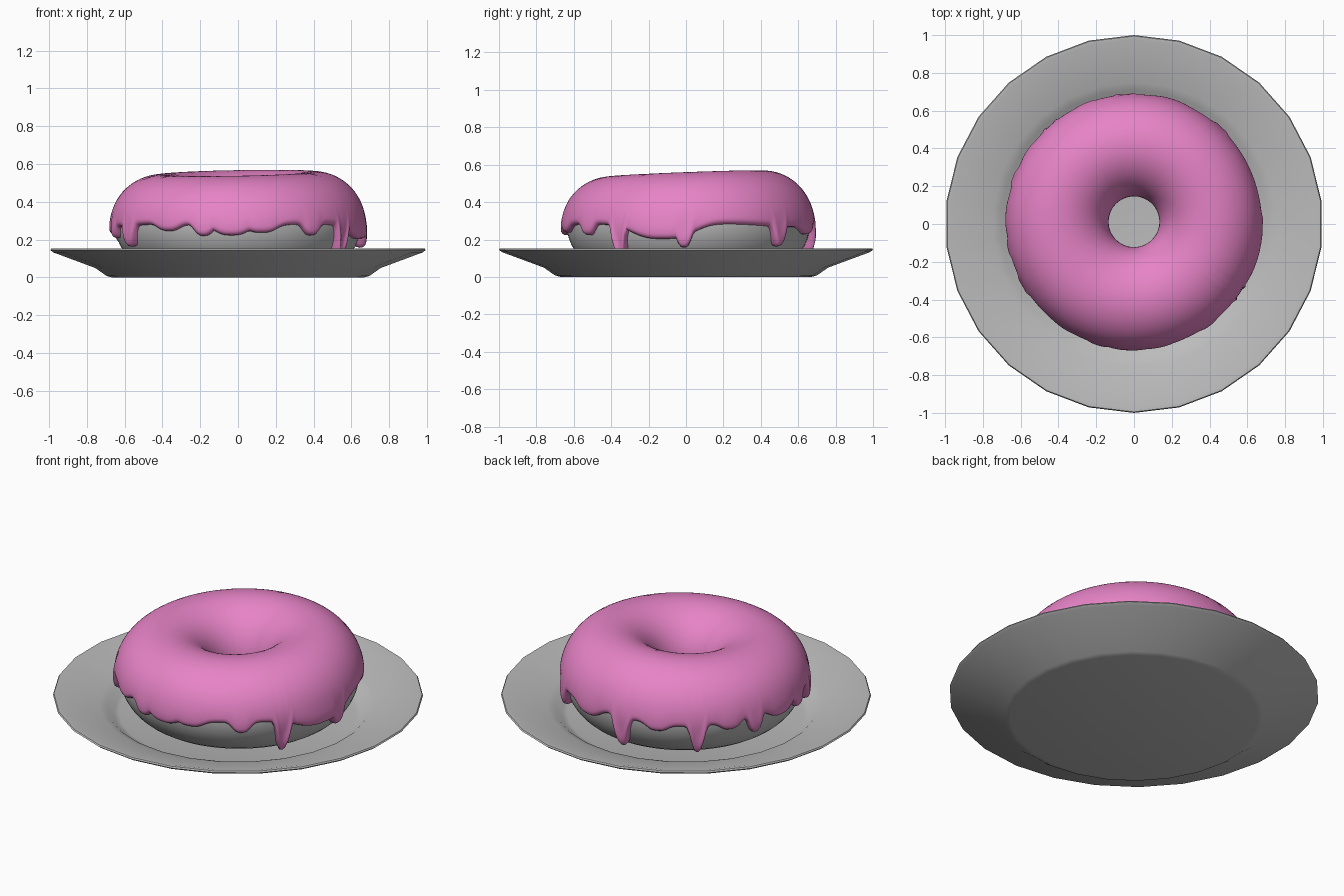
import bpy, bmesh, math

cube = bpy.data.objects.get("Cube")
if cube:
    bpy.data.objects.remove(cube, do_unlink=True)


def material(name, rgb):
    m = bpy.data.materials.new(name)
    m.use_nodes = True
    m.diffuse_color = (*rgb, 1)
    m.node_tree.nodes["Principled BSDF"].inputs["Base Color"].default_value = (*rgb, 1)
    return m


def revolve(name, mat, steps, section, closed=False, start=0.0):
    """Sweep section(angle) -> [(radius, z)] around z; open sections get end caps."""
    bm = bmesh.new()
    rings = []
    for i in range(steps):
        a = start + math.tau * i / steps
        rings.append([bm.verts.new((r * math.cos(a), r * math.sin(a) + SHIFT_Y * closed, z))
                      for r, z in section(a)])
    n = len(rings[0])
    for i in range(steps):
        p, q = rings[i], rings[(i + 1) % steps]
        for j in range(n if closed else n - 1):
            k = (j + 1) % n
            bm.faces.new((p[j], q[j], q[k], p[k]))
    if not closed:
        bm.faces.new([r[0] for r in rings])
        bm.faces.new([r[-1] for r in rings])
    bmesh.ops.recalc_face_normals(bm, faces=bm.faces)
    mesh = bpy.data.meshes.new(name)
    bm.to_mesh(mesh)
    bm.free()
    ob = bpy.data.objects.new(name, mesh)
    bpy.context.collection.objects.link(ob)
    mesh.materials.append(mat)
    bpy.ops.object.select_all(action='DESELECT')
    ob.select_set(True)
    bpy.context.view_layer.objects.active = ob
    bpy.ops.object.shade_smooth_by_angle(angle=math.radians(50))
    return ob


grey = material("plain_grey", (0.5, 0.5, 0.5))
pink = material("pink_icing", (0.8, 0.23, 0.57))

RING, TUBE, MID, SHIFT_Y = 0.405, 0.245, 0.28, 0.012
ICING = 0.026

# Plate: a faceted round dish with a thin raised rim
plate_profile = [(0.67, 0.0), (0.70, 0.008), (0.76, 0.05), (0.985, 0.133), (1.0, 0.145),
                 (0.995, 0.153), (0.975, 0.153), (0.75, 0.09), (0.71, 0.078),
                 (0.67, 0.045), (0.64, 0.036)]
revolve("plate", grey, 26, lambda a: plate_profile, start=math.pi / 2)


# Shared ring shape: slightly uneven in height
def ring_point(a, phi, offset):
    lift = (0.002 + 0.017 * math.cos(a - 1.1)) * max(0, math.sin(phi))
    t = TUBE + offset
    return RING + t * math.cos(phi), MID + t * math.sin(phi) + lift


# Dough ring
revolve("dough", grey, 96,
        lambda a: [ring_point(a, math.tau * j / 40, 0) for j in range(40)], closed=True)

# Icing drips: angle, tip height, half width, all around the ring
DRIPS = [(-34, 0.09, 3.6), (-54, 0.215, 5), (-12, 0.195, 17), (-2, 0.15, 4.5),
         (47, 0.155, 4), (73, 0.22, 9), (94, 0.105, 4), (112, 0.23, 6), (131, 0.105, 3.6),
         (147, 0.225, 6), (160, 0.175, 4), (177, 0.22, 9), (192, 0.2, 4), (210, 0.155, 4.5),
         (236, 0.24, 7), (254, 0.212, 5), (267, 0.215, 9), (281, 0.23, 8)]


def edge_height(a):
    base = 0.272 + 0.008 * math.sin(5 * a)
    z = base
    for angle, tip, width in DRIPS:
        d = (math.degrees(a) - angle + 180) % 360 - 180
        z = min(z, base - (base - tip) * math.exp(-abs(d / width) ** 3))
    return z


def icing_section(a):
    # Outer edge follows the drips, inner edge is gently wavy
    edge = edge_height(a)
    lo = math.asin((edge - MID) / (TUBE + ICING))
    hi = math.pi + 0.35 + 0.12 * math.sin(4 * a + 0.5)
    hang = max(0, 0.25 - edge) / 0.15
    rows, pts = 48, []
    for j in range(rows + 1):
        s = j / rows
        phi = lo + (hi - lo) * s ** 1.3
        # Rounded lip at both edges, thicker where a drip hangs
        gap = min(phi - lo, hi - phi) * TUBE / 0.028
        lip = math.sqrt(max(0, 1 - (1 - min(gap, 1)) ** 2))
        bulge = 0.028 * hang * math.exp(-((phi - lo - 0.12) / 0.25) ** 2)
        pts.append(ring_point(a, phi, -0.008 + (ICING + 0.008 + bulge) * lip))
    # Hidden underside lies just inside the dough
    for s in (0.9, 0.7, 0.5, 0.3, 0.1):
        pts.append(ring_point(a, lo + (hi - lo) * s, -0.02))
    return pts


revolve("icing", pink, 320, icing_section, closed=True)
